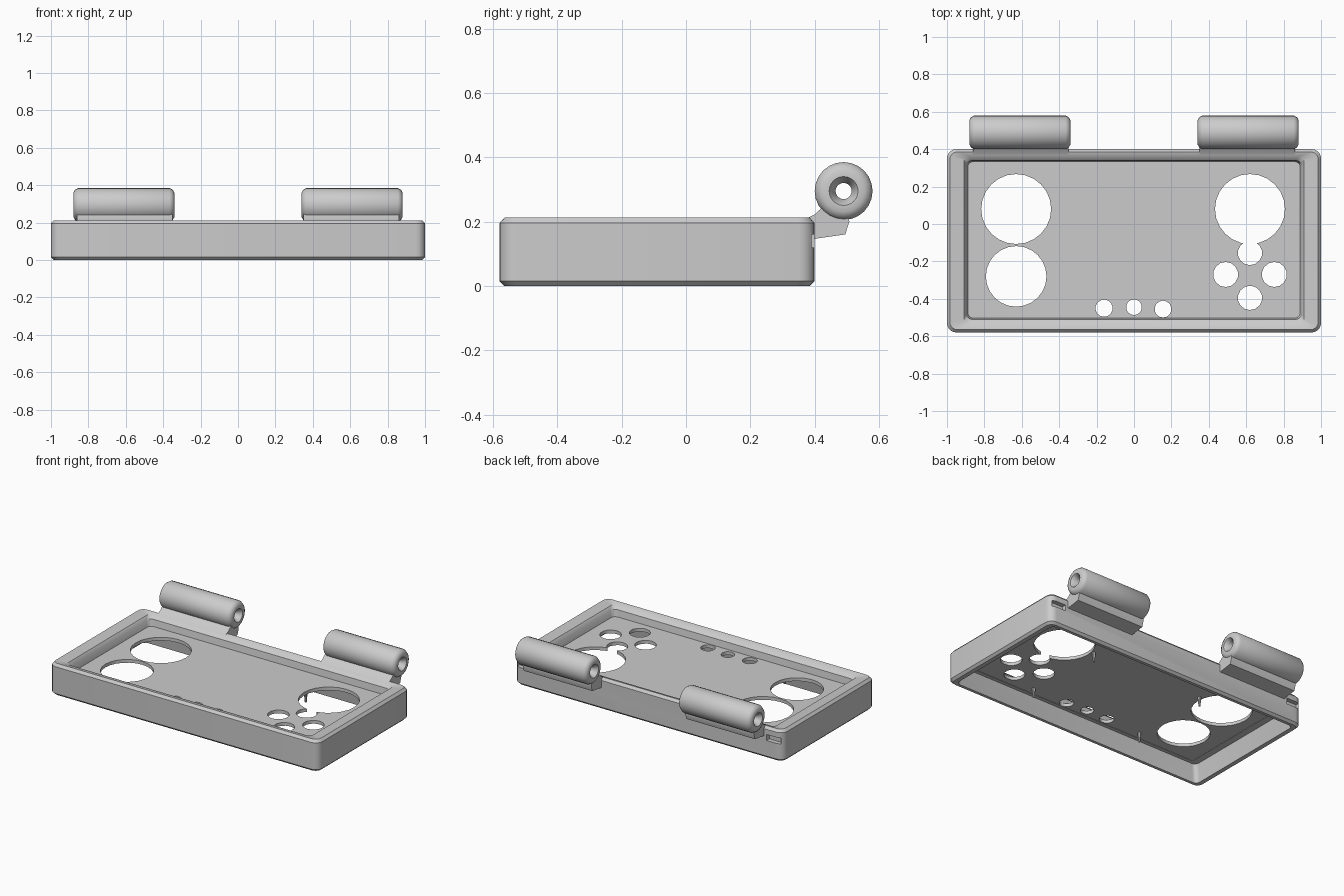
import bpy, bmesh, math
from mathutils import Matrix

cube = bpy.data.objects.get("Cube")
if cube:
    bpy.data.objects.remove(cube, do_unlink=True)

grey = bpy.data.materials.new("plain_grey")
grey.use_nodes = True
grey.diffuse_color = (0.6, 0.6, 0.6, 1)
grey.node_tree.nodes["Principled BSDF"].inputs["Base Color"].default_value = (0.6, 0.6, 0.6, 1)


def finish(name, bm):
    bmesh.ops.recalc_face_normals(bm, faces=bm.faces)
    mesh = bpy.data.meshes.new(name)
    bm.to_mesh(mesh)
    bm.free()
    mesh.materials.append(grey)
    ob = bpy.data.objects.new(name, mesh)
    bpy.context.collection.objects.link(ob)
    return ob


def activate(ob):
    bpy.ops.object.select_all(action='DESELECT')
    ob.select_set(True)
    bpy.context.view_layer.objects.active = ob


def smooth(ob, angle=35):
    activate(ob)
    bpy.ops.object.shade_smooth_by_angle(angle=math.radians(angle))


def cut(ob, cutter):
    mod = ob.modifiers.new("cut", 'BOOLEAN')
    mod.operation, mod.solver, mod.object = 'DIFFERENCE', 'EXACT', cutter
    activate(ob)
    bpy.ops.object.modifier_apply(modifier=mod.name)
    bpy.data.objects.remove(cutter, do_unlink=True)


def rounded_rect(hx, front, back, z, r, steps=5):
    corners = [(hx - r, back - r), (r - hx, back - r), (r - hx, front + r), (hx - r, front + r)]
    pts = []
    for k, (cx, cy) in enumerate(corners):
        for i in range(steps + 1):
            a = math.pi / 2 * (k + i / steps)
            pts.append((cx + r * math.cos(a), cy + r * math.sin(a), z))
    return pts


def loft(name, loops, closed=True):
    """Skin successive loops; close into a ring or cap both ends."""
    bm = bmesh.new()
    rings = [[bm.verts.new(p) for p in loop] for loop in loops]
    n = len(rings[0])
    for k in range(len(rings) if closed else len(rings) - 1):
        a, b = rings[k], rings[(k + 1) % len(rings)]
        for i in range(n):
            j = (i + 1) % n
            bm.faces.new((a[i], a[j], b[j], b[i]))
    if not closed:
        bm.faces.new(rings[0])
        bm.faces.new(rings[-1])
    return finish(name, bm)


def box(name, center, size):
    bm = bmesh.new()
    bmesh.ops.create_cube(bm, size=1, matrix=Matrix.Translation(center) @ Matrix.Diagonal((*size, 1)))
    return finish(name, bm)


def cone(name, center, r1, r2, depth, sides):
    bm = bmesh.new()
    bmesh.ops.create_cone(bm, cap_ends=True, segments=sides, radius1=r1, radius2=r2,
                          depth=depth, matrix=Matrix.Translation(center))
    return finish(name, bm)


# Outer frame: half width, front, back, height, corner radius
frame = loft("frame", [rounded_rect(*p) for p in (
    (0.985, -0.565, 0.385, 0.0, 0.04),
    (1.0, -0.58, 0.4, 0.015, 0.05),
    (1.0, -0.58, 0.4, 0.195, 0.05),
    (0.985, -0.565, 0.385, 0.212, 0.04),
    (0.91, -0.53, 0.36, 0.205, 0.03),
    (0.895, -0.51, 0.34, 0.185, 0.03),
    (0.885, -0.50, 0.33, 0.115, 0.03),
    (0.93, -0.525, 0.35, 0.115, 0.03),
    (0.955, -0.545, 0.365, 0.0, 0.03))])
for s in (-1, 1):
    cut(frame, box("notch_cutter", (s * 0.93, 0.4, 0.14), (0.1, 0.06, 0.04)))
smooth(frame)

# Recessed face plate with openings
plate = loft("face_plate", [rounded_rect(0.9, -0.512, 0.342, z, 0.03) for z in (0.118, 0.14)], False)
holes = [(-0.63, 0.08, 0.187), (-0.63, -0.28, 0.162), (0.62, 0.08, 0.187),
         (0.62, -0.155, 0.065), (0.49, -0.27, 0.067), (0.75, -0.27, 0.067),
         (0.62, -0.395, 0.065), (-0.16, -0.45, 0.046), (0, -0.445, 0.042), (0.155, -0.455, 0.045)]
for x, y, r in holes:
    cut(plate, cone("hole_cutter", (x, y, 0.13), r, r, 0.2, 24 if r > 0.1 else 14))
smooth(plate)

# Hinge barrels with brackets, and pegs below the plate
barrel_profile = [(0.37, 0.025), (0.34, 0.045), (0.34, 0.065), (0.348, 0.08), (0.365, 0.09),
                  (0.855, 0.09), (0.872, 0.08), (0.88, 0.065), (0.88, 0.045), (0.85, 0.025)]
bracket_profile = [(0.37, 0.14), (0.41, 0.148), (0.495, 0.16), (0.508, 0.2),
                   (0.5, 0.24), (0.43, 0.25), (0.4, 0.222), (0.365, 0.205)]
for s, side in ((-1, "right"), (1, "left")):
    barrel = loft(side + "_hinge_barrel", [
        [(s * x, 0.49 + r * math.cos(i * math.tau / 24), 0.295 + r * math.sin(i * math.tau / 24))
         for i in range(24)] for x, r in barrel_profile])
    smooth(barrel)
    bracket = loft(side + "_hinge_bracket",
                   [[(s * x, y, z) for y, z in bracket_profile] for x in (0.35, 0.86)], False)
    smooth(bracket)
    for y, end in ((0.12, "back"), (-0.45, "front")):
        smooth(cone(f"{side}_{end}_peg", (s * 0.42, y, 0.09), 0.006, 0.012, 0.07, 8))
